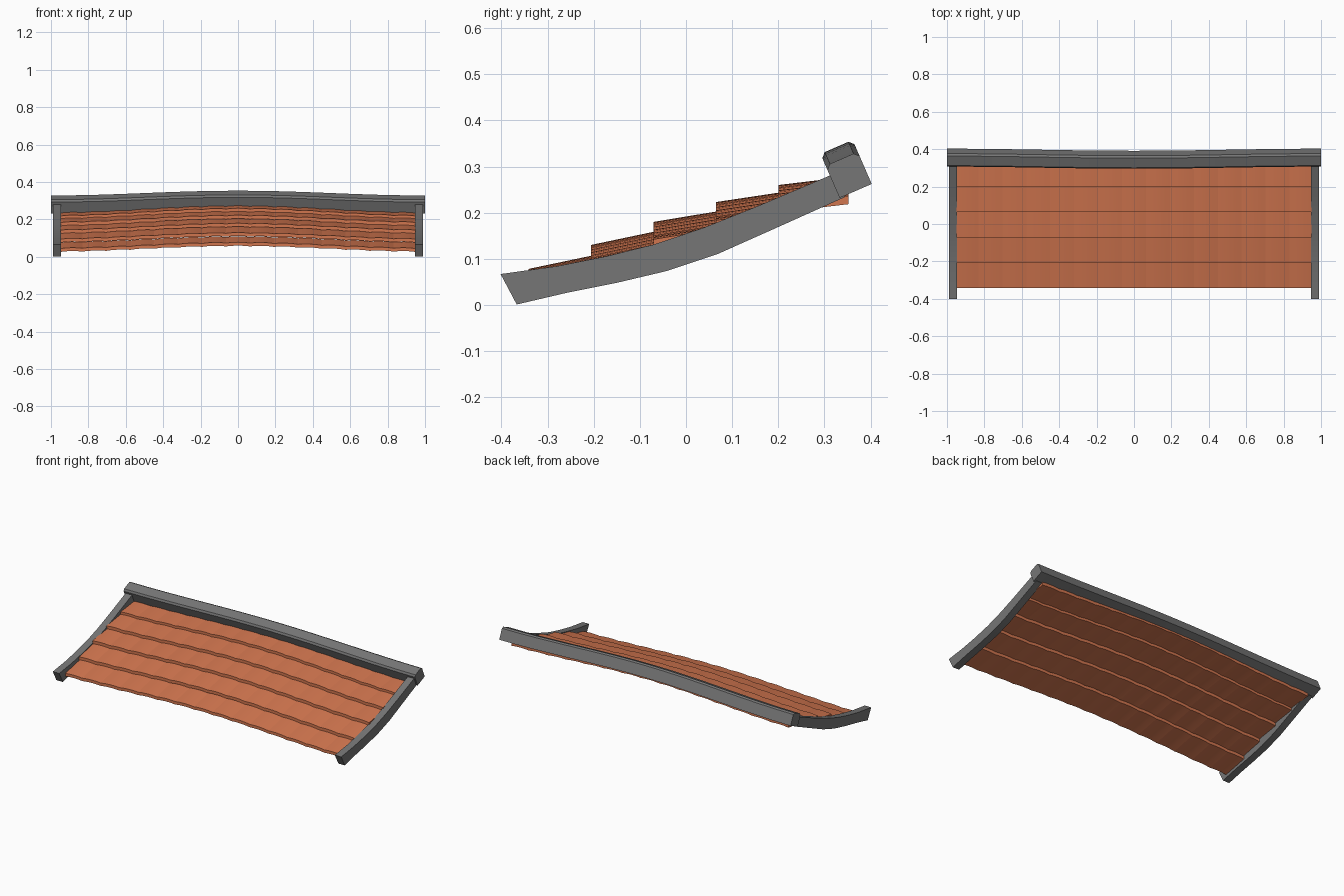
import bpy, bmesh, math
from mathutils import Vector

if "Cube" in bpy.data.objects:
    bpy.data.objects.remove(bpy.data.objects["Cube"])


def material(name, rgb):
    m = bpy.data.materials.new(name)
    m.diffuse_color = (*rgb, 1.0)
    m.use_nodes = True
    m.node_tree.nodes["Principled BSDF"].inputs["Base Color"].default_value = m.diffuse_color
    return m


terracotta = material("terracotta", (0.64, 0.18, 0.078))
grey = material("slate_grey", (0.18, 0.18, 0.18))


def finish(bm, name, mat, smooth_angle=None):
    bmesh.ops.recalc_face_normals(bm, faces=bm.faces)
    mesh = bpy.data.meshes.new(name)
    bm.to_mesh(mesh)
    bm.free()
    mesh.materials.append(mat)
    ob = bpy.data.objects.new(name, mesh)
    bpy.context.collection.objects.link(ob)
    if smooth_angle:
        bpy.ops.object.select_all(action='DESELECT')
        ob.select_set(True)
        bpy.context.view_layer.objects.active = ob
        bpy.ops.object.shade_smooth_by_angle(angle=math.radians(smooth_angle))
    return ob


def loft(bm, rings):
    """Skin a list of closed rings and cap both ends."""
    vs = [[bm.verts.new(p) for p in ring] for ring in rings]
    n = len(vs[0])
    for a, b in zip(vs, vs[1:]):
        for i in range(n):
            j = (i + 1) % n
            bm.faces.new((a[i], a[j], b[j], b[i]))
    bm.faces.new(vs[0])
    bm.faces.new(vs[-1])


def bow(x):
    """Rise along the roof's width: 1 in the middle, 0 at the ends."""
    return 0.5 + 0.5 * math.cos(math.pi * x)


# Overlapping tile rows: front edge height at mid-width, and slope
rows = [(0.078, 0.21), (0.130, 0.21), (0.180, 0.165), (0.223, 0.15), (0.260, 0.12)]
WIDTH, PITCH, LENGTH, THICK, ARCH = 0.128, 0.1355, 0.152, 0.018, 0.004
for r, (z0, slope) in enumerate(rows):
    bm = bmesh.new()
    y0 = -0.342 + r * PITCH
    sag = 0.030 + 0.002 * r
    for c in range(-7, 8):
        left = max((c - 0.5) * WIDTH, -0.95)
        right = min((c + 0.5) * WIDTH, 0.95)
        rings = []
        for i in range(5):
            t = i / 4
            x = left + (right - left) * t
            z = z0 - sag * (1 - bow(x)) + ARCH * (4 * t * (1 - t) - 1)
            zb = z + slope * LENGTH
            rings.append([(x, y0, z), (x, y0 + LENGTH, zb),
                          (x, y0 + LENGTH, zb - THICK), (x, y0, z - THICK)])
        loft(bm, rings)
    finish(bm, f"tile_row_{r + 1}", terracotta, 30)

# Curved side rails
top = [(-0.402, 0.067), (-0.28, 0.084), (-0.175, 0.105), (-0.07, 0.131),
       (0.04, 0.168), (0.15, 0.212), (0.32, 0.284)]
bottom = [(-0.367, 0.001), (-0.26, 0.026), (-0.15, 0.048), (-0.04, 0.074),
          (0.07, 0.111), (0.18, 0.160), (0.345, 0.234)]
for side, name in ((-1, "left_rail"), (1, "right_rail")):
    bm = bmesh.new()
    rings = []
    for (ty, tz), (by, bz) in zip(top, bottom):
        a, b = side * 0.946, side * 0.990
        rings.append([(a, ty, tz), (b, ty, tz), (b, by, bz), (a, by, bz)])
    loft(bm, rings)
    finish(bm, name, grey, 30)

# Bowed ridge beam, tilted with the roof and chamfered along its top
tilt = math.radians(23.5)
across = Vector((0, math.cos(tilt), math.sin(tilt)))
up = Vector((0, -math.sin(tilt), math.cos(tilt)))
S, CH = 0.076, 0.010
section = [(0, 0), (S, 0), (S, S - CH), (S - CH, S), (CH, S), (0, S - CH)]
rings = []
for i in range(17):
    x = -1 + i / 8
    base = Vector((x, 0.333, 0.232)) + up * 0.028 * bow(x)
    rings.append([base + across * a + up * b for a, b in section])
bm = bmesh.new()
loft(bm, rings)
finish(bm, "ridge_beam", grey, 25)
